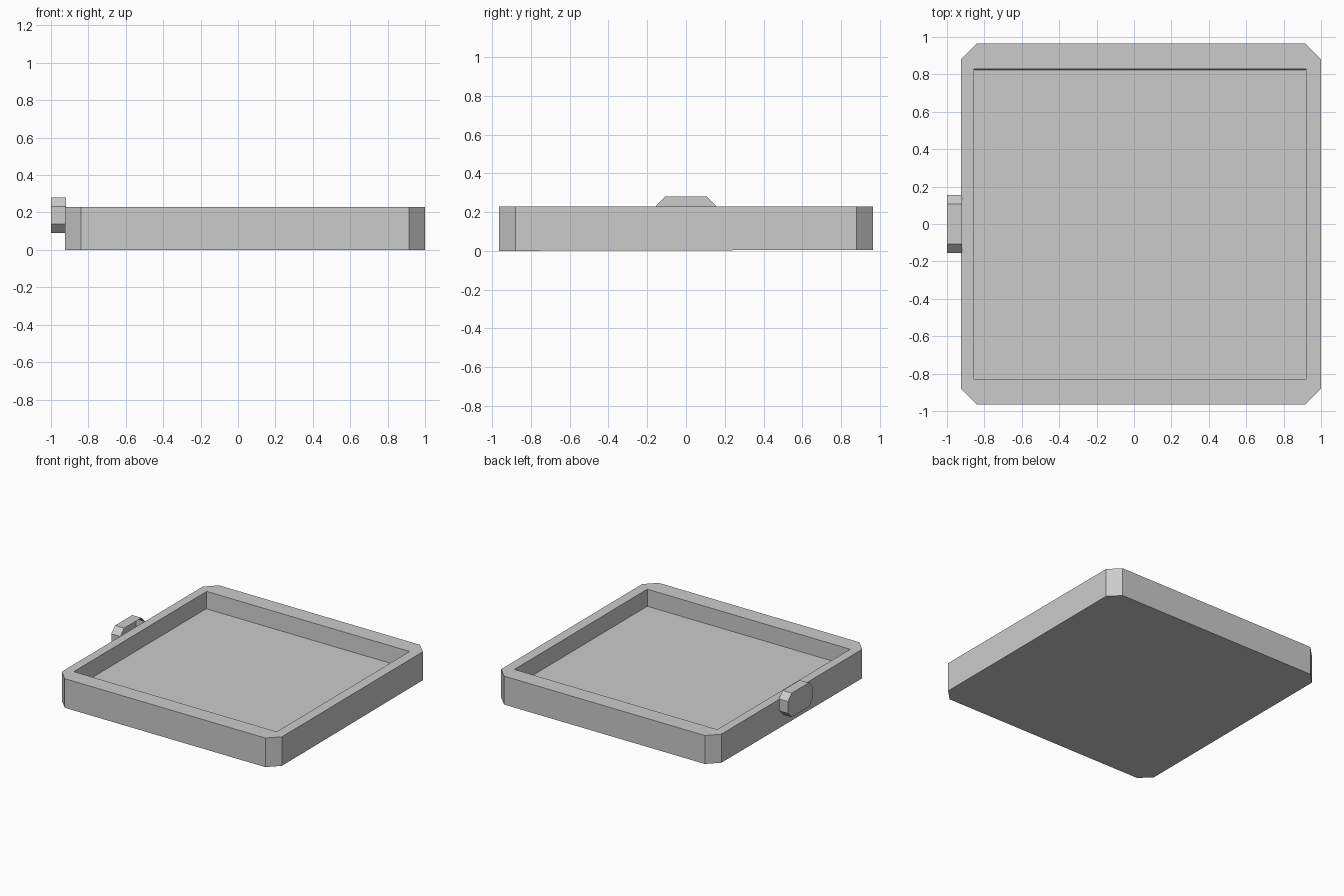
import bpy
import bmesh

cube = bpy.data.objects.get("Cube")
if cube:
    bpy.data.objects.remove(cube, do_unlink=True)

grey = bpy.data.materials.new("light_grey")
grey.use_nodes = True
grey.diffuse_color = (0.6, 0.6, 0.6, 1)
grey.node_tree.nodes["Principled BSDF"].inputs["Base Color"].default_value = (0.6, 0.6, 0.6, 1)


def octagon(u0, u1, v0, v1, cut):
    """Corner-cut rectangle, counter-clockwise, two points per corner."""
    return [(u0, v0 + cut), (u0 + cut, v0), (u1 - cut, v0), (u1, v0 + cut),
            (u1, v1 - cut), (u1 - cut, v1), (u0 + cut, v1), (u0, v1 - cut)]


def bridge(bm, low, high):
    """Wall of quads between two loops of equal length."""
    n = len(low)
    for i in range(n):
        j = (i + 1) % n
        bm.faces.new((low[i], low[j], high[j], high[i]))


def finish(bm, name):
    mesh = bpy.data.meshes.new(name)
    bm.to_mesh(mesh)
    bm.free()
    mesh.materials.append(grey)
    obj = bpy.data.objects.new(name, mesh)
    bpy.context.collection.objects.link(obj)
    return obj


# Tray: corner-cut body, wide rim and sunken rectangular floor
RIM, FLOOR, TILT = 0.23, 0.095, 0.0026
bm = bmesh.new()
outline = octagon(-0.925, 1.0, -0.965, 0.965, 0.085)
base = [bm.verts.new((x, y, TILT * (y + 0.965))) for x, y in outline]
top = [bm.verts.new((x, y, RIM)) for x, y in outline]
bridge(bm, base, top)
bm.faces.new(base[::-1])

corners = [(-0.855, -0.83), (0.92, -0.83), (0.92, 0.83), (-0.855, 0.83)]
lip = [bm.verts.new((x, y, RIM)) for x, y in corners]
floor = [bm.verts.new((x, min(y, 0.824), FLOOR)) for x, y in corners]
for i in range(4):
    a, b, c = top[2 * i], top[2 * i + 1], top[(2 * i + 2) % 8]
    bm.faces.new((a, b, lip[i]))
    bm.faces.new((b, c, lip[(i + 1) % 4], lip[i]))
bridge(bm, lip, floor)
bm.faces.new(floor)
bmesh.ops.recalc_face_normals(bm, faces=bm.faces)
finish(bm, "tray")

# Side tab: corner-cut cap, open toward the tray wall
bm = bmesh.new()
profile = octagon(-0.155, 0.155, 0.09, 0.28, 0.048)
inner = [bm.verts.new((-0.92, y, z)) for y, z in profile]
outer = [bm.verts.new((-1.0, y, z)) for y, z in profile]
bridge(bm, outer, inner)
bm.faces.new(outer[::-1])
finish(bm, "side_tab")
